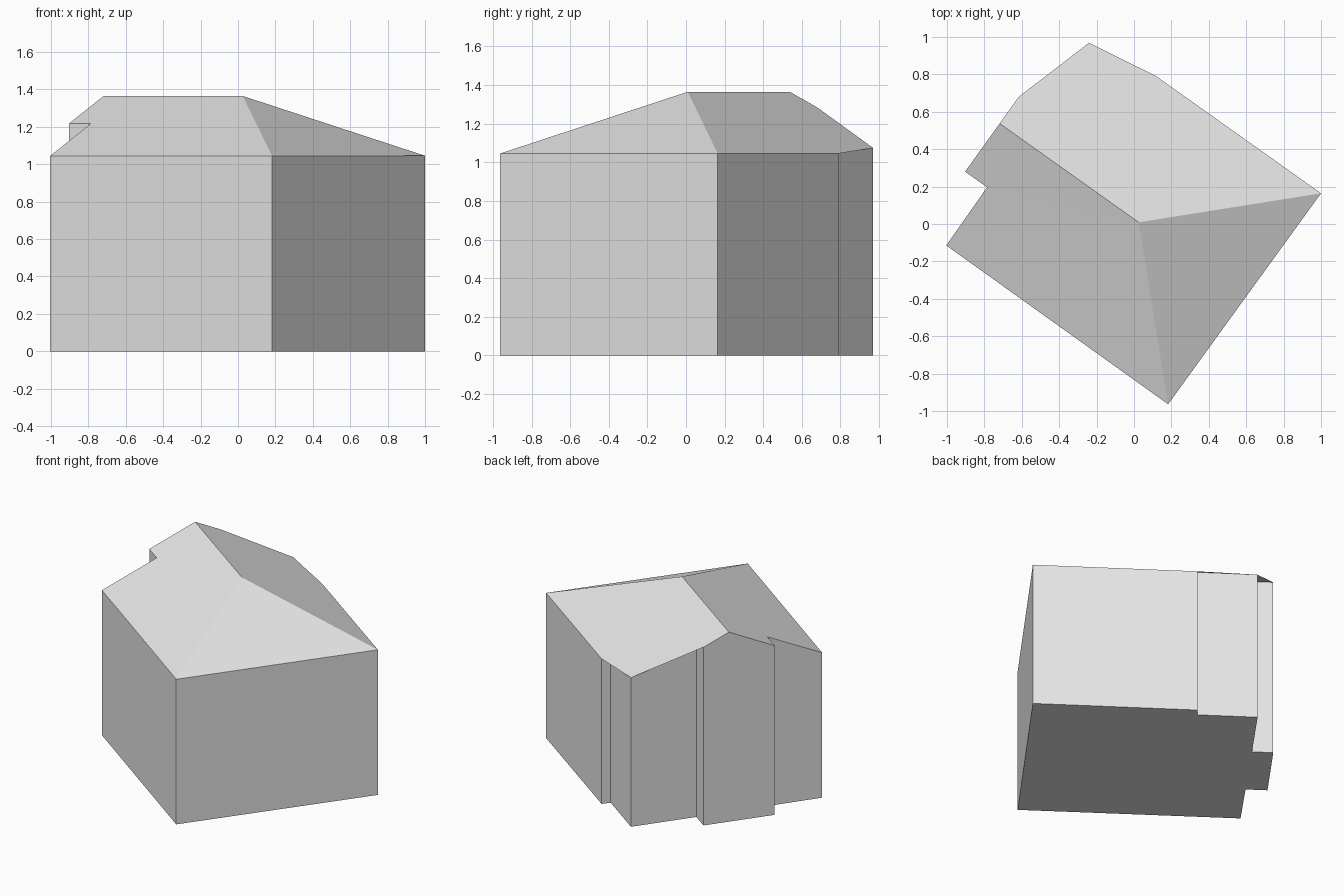
import bpy, bmesh
from mathutils import Matrix
from math import radians

cube = bpy.data.objects.get("Cube")
if cube:
    bpy.data.objects.remove(cube, do_unlink=True)

EAVE, RIDGE = 1.045, 1.365
RIDGE_V, HALF = 0.022, 0.692   # ridge line offset and half span of the roof

# Plan outline, with u along the ridge and v across it
front_side = [(-0.752, -0.675), (0.707, -0.68)]
back_side = [(0.72, 0.713), (-0.36, 0.713), (-0.362, 0.651), (-0.757, 0.651)]
gable_back = [(-0.757, 0.198), (-0.896, 0.198)]
gable_front = [(-0.898, -0.295), (-0.754, -0.295)]
gable_peak = (-0.897, RIDGE_V)
hip_peak = (0.015, RIDGE_V)
outline = front_side + back_side + gable_back + [gable_peak] + gable_front


def roof_height(v):
    """Height of the pitched roof at distance v across the house."""
    return max(EAVE, RIDGE - (RIDGE - EAVE) * abs(v - RIDGE_V) / HALF)


bm = bmesh.new()
base = [bm.verts.new((u, v, 0)) for u, v in outline]
top = {p: bm.verts.new((*p, roof_height(p[1]))) for p in outline}
peak = bm.verts.new((*hip_peak, RIDGE))

# Floor and walls
bm.faces.new(base[::-1])
rim = list(top.values())
for i in range(len(base)):
    j = (i + 1) % len(base)
    bm.faces.new((base[i], base[j], rim[j], rim[i]))

# Two roof pitches and the hip end
bm.faces.new([top[p] for p in [gable_peak] + gable_front + front_side] + [peak])
bm.faces.new([top[p] for p in back_side + gable_back + [gable_peak]] + [peak])
bm.faces.new((top[front_side[1]], top[back_side[0]], peak))

bmesh.ops.triangulate(bm, faces=[f for f in bm.faces if len(f.verts) > 4])
bmesh.ops.recalc_face_normals(bm, faces=bm.faces)

# Turn the house on its plot
bm.transform(Matrix.Rotation(radians(-35.4), 4, "Z"))
mesh = bpy.data.meshes.new("house")
bm.to_mesh(mesh)
bm.free()

grey = bpy.data.materials.new("light grey")
grey.use_nodes = True
colour = (0.8, 0.8, 0.8, 1)
grey.diffuse_color = colour
grey.node_tree.nodes["Principled BSDF"].inputs["Base Color"].default_value = colour
mesh.materials.append(grey)

house = bpy.data.objects.new("house", mesh)
bpy.context.collection.objects.link(house)
